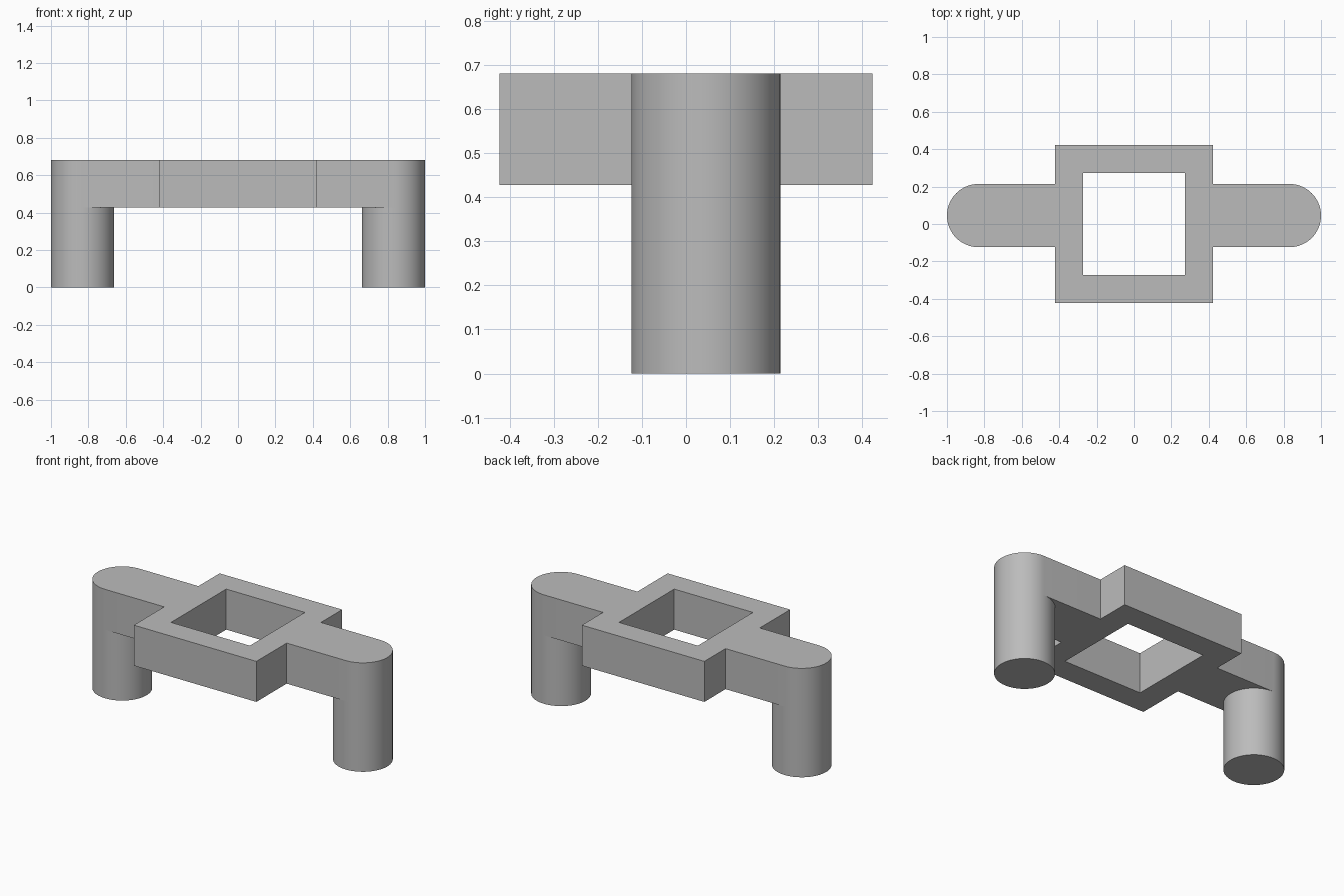
import bpy, bmesh
from math import sin, cos, pi, radians

cube = bpy.data.objects.get("Cube")
if cube:
    bpy.data.objects.remove(cube, do_unlink=True)

TOP, UNDER = 0.68, 0.427      # plate heights
HALF, HOLE = 0.423, 0.272     # frame and opening half sizes
R, CX, CY = 0.169, 0.831, 0.045  # leg radius and centre
SEG = 64

grey = bpy.data.materials.new("plain grey")
grey.use_nodes = True
colour = (0.5, 0.5, 0.5, 1)
grey.diffuse_color = colour
grey.node_tree.nodes["Principled BSDF"].inputs["Base Color"].default_value = colour


def finish(bm, name):
    bmesh.ops.recalc_face_normals(bm, faces=bm.faces)
    mesh = bpy.data.meshes.new(name)
    bm.to_mesh(mesh)
    bm.free()
    mesh.materials.append(grey)
    obj = bpy.data.objects.new(name, mesh)
    bpy.context.collection.objects.link(obj)
    bpy.ops.object.select_all(action='DESELECT')
    obj.select_set(True)
    bpy.context.view_layer.objects.active = obj
    bpy.ops.object.shade_smooth_by_angle(angle=radians(30))
    return obj


def arc(cx, start, steps, z=0):
    return [(cx + R * cos(start + 2 * pi * i / SEG),
             CY + R * sin(start + 2 * pi * i / SEG), z) for i in range(steps)]


def loop(bm, points):
    verts = [bm.verts.new(p) for p in points]
    return [bm.edges.new((a, b)) for a, b in zip(verts, verts[1:] + verts[:1])]


# Top plate: square frame with two round-ended arms, extruded as one piece
half_turn = SEG // 2 + 1
outline = [(HALF, -HALF, UNDER), (HALF, CY - R, UNDER)]
outline += arc(CX, -pi / 2, half_turn, UNDER)
outline += [(HALF, CY + R, UNDER), (HALF, HALF, UNDER),
            (-HALF, HALF, UNDER), (-HALF, CY + R, UNDER)]
outline += arc(-CX, pi / 2, half_turn, UNDER)
outline += [(-HALF, CY - R, UNDER), (-HALF, -HALF, UNDER)]
opening = [(sx * HOLE, sy * HOLE, UNDER)
           for sx, sy in ((1, 1), (-1, 1), (-1, -1), (1, -1))]

bm = bmesh.new()
edges = loop(bm, outline) + loop(bm, opening)
bmesh.ops.triangle_fill(bm, edges=edges, use_beauty=True, normal=(0, 0, -1))
result = bmesh.ops.extrude_face_region(bm, geom=bm.faces[:], use_keep_orig=True)
moved = [g for g in result["geom"] if isinstance(g, bmesh.types.BMVert)]
bmesh.ops.translate(bm, verts=moved, vec=(0, 0, TOP - UNDER))
finish(bm, "frame_plate")

# Round legs, open at the top where they meet the plate
for name, x in (("left_leg", CX), ("right_leg", -CX)):
    bm = bmesh.new()
    ring = loop(bm, arc(x, 0, SEG))
    bm.faces.new([v for v in bm.verts])
    walls = bmesh.ops.extrude_edge_only(bm, edges=ring)
    moved = [g for g in walls["geom"] if isinstance(g, bmesh.types.BMVert)]
    bmesh.ops.translate(bm, verts=moved, vec=(0, 0, UNDER))
    finish(bm, name)
